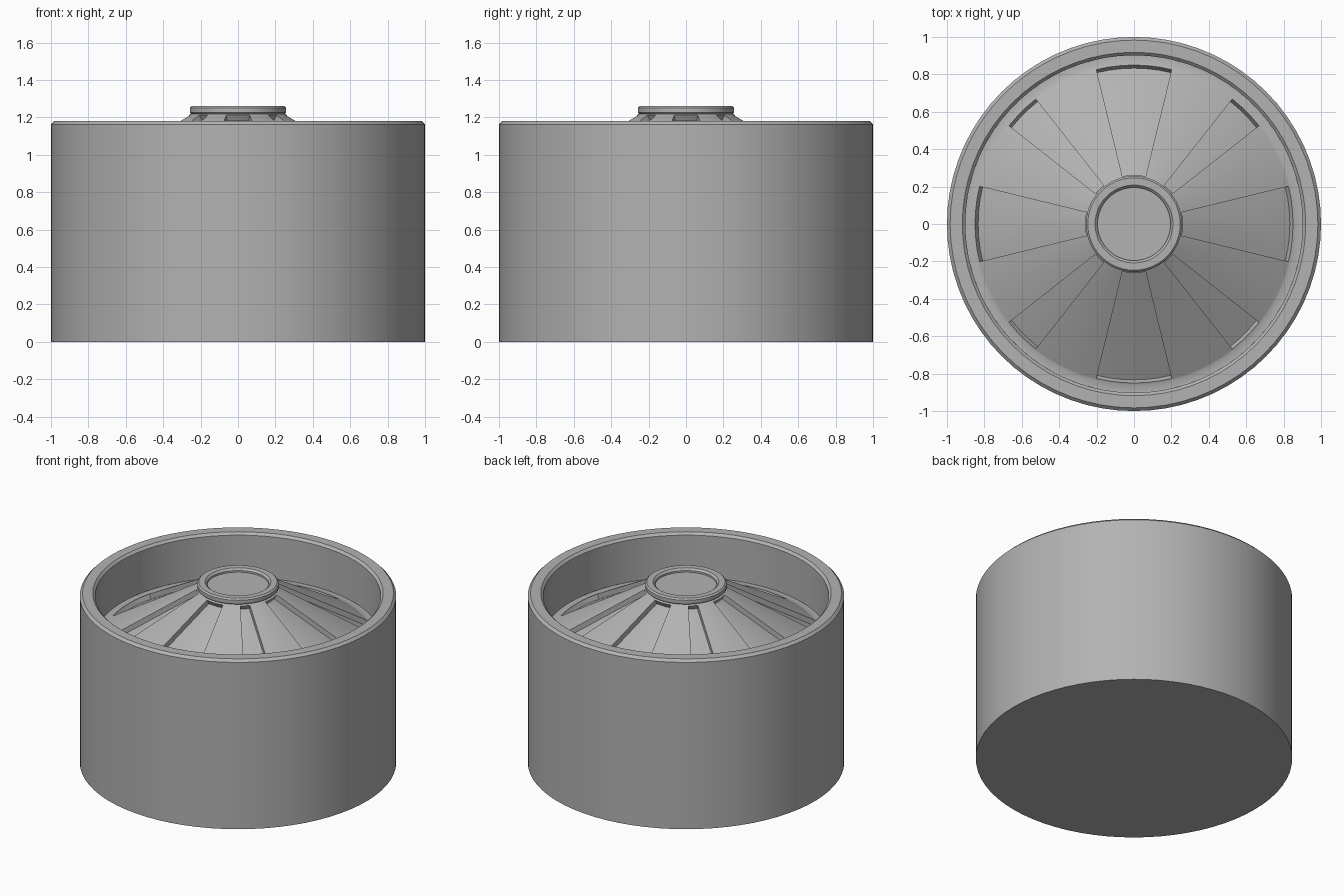
import bpy
import bmesh
from math import atan, cos, radians, sin, tau

default = bpy.data.objects.get("Cube")
if default:
    bpy.data.objects.remove(default, do_unlink=True)

GREY = (0.45, 0.45, 0.45, 1)
grey = bpy.data.materials.new("plain grey")
grey.use_nodes = True
grey.diffuse_color = GREY
grey.node_tree.nodes["Principled BSDF"].inputs["Base Color"].default_value = GREY


def lathe(profile, angles, cap_start=False, cap_end=False):
    """Revolve (radius, height) points; also return the face grid by band."""
    bm = bmesh.new()
    rings = [[bm.verts.new((r * cos(a), r * sin(a), z)) for a in angles]
             for r, z in profile]
    n = len(angles)
    bands = []
    for low, high in zip(rings, rings[1:]):
        bands.append([bm.faces.new((low[j], low[(j + 1) % n],
                                    high[(j + 1) % n], high[j]))
                      for j in range(n)])
    if cap_start:
        bm.faces.new(rings[0][::-1])
    if cap_end:
        bm.faces.new(rings[-1])
    return bm, bands


def finish(name, bm):
    mesh = bpy.data.meshes.new(name)
    bm.to_mesh(mesh)
    bm.free()
    mesh.materials.append(grey)
    obj = bpy.data.objects.new(name, mesh)
    bpy.context.collection.objects.link(obj)
    bpy.ops.object.select_all(action="DESELECT")
    obj.select_set(True)
    bpy.context.view_layer.objects.active = obj
    bpy.ops.object.shade_smooth_by_angle(angle=radians(30))
    return obj


SLOPE = 0.57


def cone_z(r):
    return 1.213 - SLOPE * (r - 0.26)


FLOOR = cone_z(0.86)
even = [tau * i / 72 for i in range(72)]

# Outer barrel with a chamfered rim and solid base
bm, _ = lathe([(1, 0), (1, 1.163), (0.983, 1.18), (0.918, 1.18),
               (0.902, 1.164), (0.902, FLOOR)], even, cap_start=True)
finish("barrel", bm)

# Angles around the cone: wide pocket, gap, narrow pocket, gap in each quarter
WIDE, NARROW = 13.7, 6.8
angles, in_pocket = [], []
for quarter in range(4):
    spans = [(-WIDE, WIDE, 6, True), (WIDE, 45 - NARROW, 5, False),
             (45 - NARROW, 45 + NARROW, 3, True),
             (45 + NARROW, 90 - WIDE, 5, False)]
    for start, end, steps, pocket in spans:
        for i in range(steps):
            angles.append(radians(90 * quarter + start + (end - start) * i / steps))
            in_pocket.append(pocket)

# Cone with a flat outer ledge and eight recessed pockets
bm, bands = lathe([(0.902, FLOOR)] + [(r, cone_z(r)) for r in (0.86, 0.85, 0.262, 0.235)],
                  angles)
pocket_faces = [f for f, p in zip(bands[2], in_pocket) if p]
result = bmesh.ops.extrude_face_region(bm, geom=pocket_faces)
tilt, depth = atan(SLOPE), 0.034
for v in [g for g in result["geom"] if isinstance(g, bmesh.types.BMVert)]:
    r = v.co.xy.length
    v.co.xy *= 1 - depth * sin(tilt) / r
    v.co.z -= depth * cos(tilt)
leftover = [f for f in pocket_faces if f.is_valid]
if leftover:
    bmesh.ops.delete(bm, geom=leftover, context="FACES")
finish("pocketed_cone", bm)

# Central hub ring with a shallow dish
bm, _ = lathe([(0.235, 1.213), (0.247, 1.215), (0.257, 1.225), (0.257, 1.25),
               (0.247, 1.26), (0.208, 1.26), (0.195, 1.247), (0.195, 1.235)],
              even, cap_start=True, cap_end=True)
finish("hub", bm)
